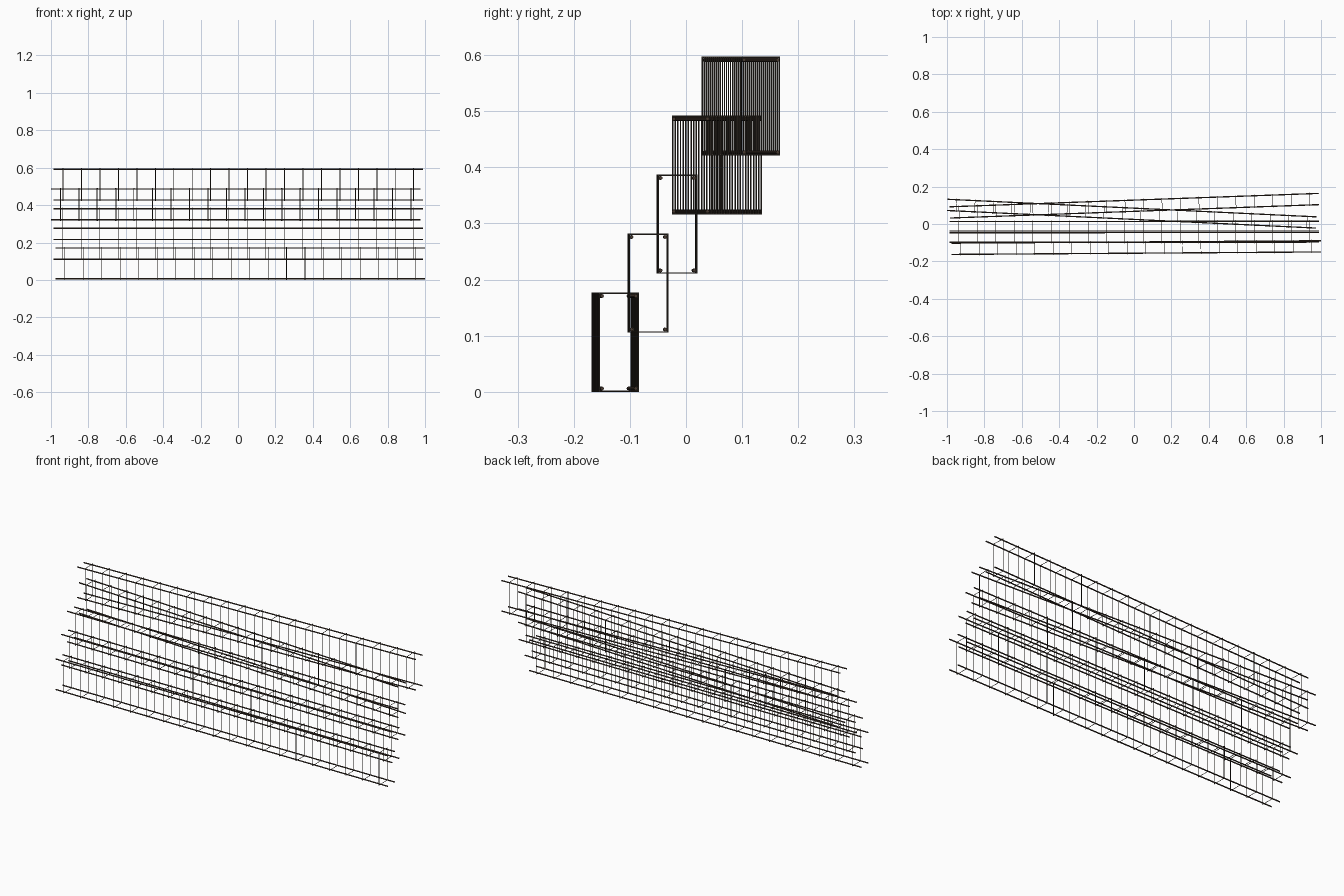
import bpy, bmesh, math
from mathutils import Vector

cube = bpy.data.objects.get("Cube")
if cube:
    bpy.data.objects.remove(cube, do_unlink=True)

LENGTH, COUNT = 1.975, 20
PITCH = LENGTH / COUNT
WIDTH, HEIGHT = 0.0718, 0.1765      # outer size of a stirrup
BAR_R, TIE_R = 0.0033, 0.0013
RISE = 0.1052                       # height step between stacked cages


def make_material(name, color):
    mat = bpy.data.materials.new(name)
    mat.use_nodes = True
    mat.diffuse_color = color
    mat.node_tree.nodes["Principled BSDF"].inputs["Base Color"].default_value = color
    return mat


bar_steel = make_material("rusty brown steel", (0.062, 0.04, 0.028, 1))
tie_steel = make_material("dark brown steel", (0.052, 0.04, 0.03, 1))


def add_rod(bm, a, b, radius):
    a, b = Vector(a), Vector(b)
    axis = b - a
    matrix = axis.to_track_quat('Z', 'Y').to_matrix().to_4x4()
    matrix.translation = (a + b) / 2
    bmesh.ops.create_cone(bm, cap_ends=True, segments=8, radius1=radius,
                          radius2=radius, depth=axis.length, matrix=matrix)


def finish(bm, name, material, location, angle):
    mesh = bpy.data.meshes.new(name)
    bm.to_mesh(mesh)
    bm.free()
    mesh.materials.append(material)
    obj = bpy.data.objects.new(name, mesh)
    bpy.context.collection.objects.link(obj)
    obj.location = location
    obj.rotation_euler.z = angle
    bpy.ops.object.select_all(action='DESELECT')
    obj.select_set(True)
    bpy.context.view_layer.objects.active = obj
    bpy.ops.object.shade_smooth_by_angle(angle=math.radians(50))
    return obj


def corners(inset):
    y, z = WIDTH / 2 - inset, HEIGHT / 2 - inset
    return [(-y, -z), (y, -z), (y, z), (-y, z)]


def build_cage(label, x, y, level, slope):
    location = (x, y, HEIGHT / 2 + level * RISE)
    angle = math.atan(slope)

    # four long bars inside the stirrup corners
    bm = bmesh.new()
    for cy, cz in corners(2 * TIE_R + BAR_R):
        add_rod(bm, (-LENGTH / 2, cy, cz), (LENGTH / 2, cy, cz), BAR_R)
    finish(bm, label + "_long_bars", bar_steel, location, angle)

    # one rectangular stirrup, repeated along the cage
    bm = bmesh.new()
    start = -LENGTH / 2 + PITCH / 2
    loop = corners(TIE_R)
    for i, (cy, cz) in enumerate(loop):
        ny, nz = loop[(i + 1) % 4]
        a, b = Vector((start, cy, cz)), Vector((start, ny, nz))
        extra = (b - a).normalized() * TIE_R
        add_rod(bm, a - extra, b + extra, TIE_R)
    ties = finish(bm, label + "_stirrups", tie_steel, location, angle)
    array = ties.modifiers.new("repeat", 'ARRAY')
    array.count = COUNT
    array.use_relative_offset = False
    array.use_constant_offset = True
    array.constant_offset_displace = (PITCH, 0, 0)


# stacked cages: name, centre x, centre y, level, slope in plan
for cage in [("bottom_cage", 0.0125, -0.126, 0, 0.0067),
             ("second_cage", 0.001, -0.0675, 1, 0.0006),
             ("third_cage", 0.001, -0.016, 2, 0.001),
             ("fourth_cage", -0.0125, 0.0553, 3, -0.0476),
             ("top_cage", 0.002, 0.0978, 4, 0.0363)]:
    build_cage(*cage)
